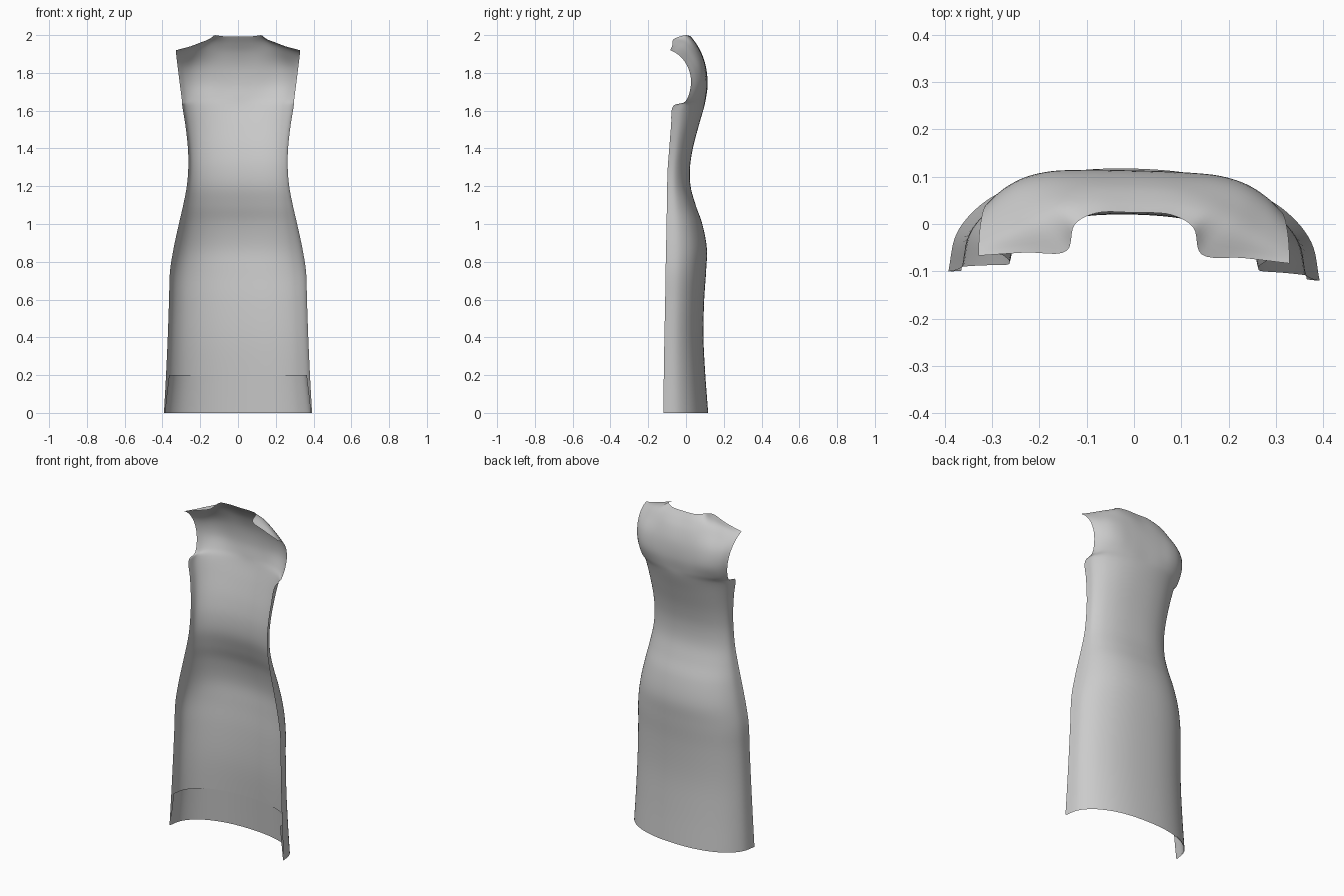
import bpy
import math
from mathutils import Vector

# Remove the default object
default = bpy.data.objects.get("Cube")
if default:
    bpy.data.objects.remove(default, do_unlink=True)


def make_material(name, colour):
    mat = bpy.data.materials.new(name)
    mat.use_nodes = True
    mat.diffuse_color = colour
    mat.node_tree.nodes["Principled BSDF"].inputs["Base Color"].default_value = colour
    return mat


def section(height, half_width, back, front, squareness=2.25, columns=6):
    """Half of a body section, from the centre back to the side seam."""
    points = []
    for i in range(columns):
        angle = math.pi / 2 * i / (columns - 1)
        across = math.sin(angle) ** (2 / squareness)
        depth = max(math.cos(angle), 0) ** (2 / squareness)
        points.append(Vector((half_width * across, front + (back - front) * depth, height)))
    return points


def smooth_path(points, steps, mirror_start=False):
    """Centripetal spline through the points, with steps samples per span."""
    if mirror_start:
        before = points[1] * Vector((-1, 1, 1))
    else:
        before = points[0] * 2 - points[1]
    padded = [before] + list(points) + [points[-1] * 2 - points[-2]]
    path = []
    for a, b, c, d in zip(padded, padded[1:], padded[2:], padded[3:]):
        k0, k1, k2 = [max((q - p).length, 1e-4) ** 0.5 for p, q in ((a, b), (b, c), (c, d))]
        start = ((b - a) / k0 - (c - a) / (k0 + k1) + (c - b) / k1) * k1
        end = ((c - b) / k1 - (d - b) / (k1 + k2) + (d - c) / k2) * k1
        for i in range(steps):
            t = i / steps
            s = 1 - t
            path.append(b * (1 + 2 * t) * s * s + start * t * s * s
                        + c * t * t * (3 - 2 * t) - end * t * t * s)
    path.append(points[-1].copy())
    return path


def loft(name, rows, material, across=6, along=5, skew=0.025):
    """Skin the half rows, mirror them, and make one smooth open sheet."""
    columns = zip(*[smooth_path(row, across, mirror_start=True) for row in rows])
    half = [smooth_path(column, along) for column in columns]
    left = [[p.copy() for p in column] for column in half]
    right = [[p * Vector((-1, 1, 1)) for p in column] for column in reversed(half[1:])]
    sheet = right + left
    count = len(sheet[0])
    # The cloth turns slightly forward on its left side
    verts = [(p.x, p.y - skew * p.x, p.z) for column in sheet for p in column]
    faces = []
    for i in range(len(sheet) - 1):
        for j in range(count - 1):
            a = i * count + j
            faces.append((a, a + 1, a + count + 1, a + count))
    mesh = bpy.data.meshes.new(name)
    mesh.from_pydata(verts, [], faces)
    mesh.materials.append(material)
    mesh.polygons.foreach_set("use_smooth", [True] * len(mesh.polygons))
    mesh.update()
    obj = bpy.data.objects.new(name, mesh)
    bpy.context.collection.objects.link(obj)
    return obj


cloth = make_material("grey cloth", (0.6, 0.6, 0.6, 1))

# Skirt and waist: height, half width, back depth, side seam depth
body = [
    (0, .392, .117, -.11), (.2, .381, .102, -.108), (.4, .372, .092, -.105),
    (.6, .365, .096, -.101), (.75, .36, .106, -.099), (.87, .341, .11, -.097),
    (1, .313, .086, -.095), (1.1, .29, .051, -.094), (1.2, .271, .024, -.093),
    (1.3, .263, .021, -.09), (1.4, .265, .036, -.082), (1.52, .278, .067, -.072),
    (1.625, .295, .097, -.06),
]

# Armhole, shoulder and neck, from the centre back to the open edge
bodice = [
    [(0, .105, 1.67), (.1, .103, 1.67), (.18, .09, 1.67), (.235, .067, 1.665),
     (.272, .037, 1.655), (.296, .003, 1.648)],
    [(0, .113, 1.74), (.1, .112, 1.74), (.18, .106, 1.74), (.235, .09, 1.74),
     (.278, .064, 1.74), (.308, .034, 1.74)],
    [(0, .105, 1.83), (.1, .103, 1.83), (.18, .096, 1.83), (.235, .08, 1.83),
     (.283, .052, 1.825), (.318, .022, 1.82)],
    [(0, .08, 1.905), (.095, .078, 1.907), (.165, .066, 1.907), (.22, .047, 1.9),
     (.275, .018, 1.887), (.325, -.013, 1.878)],
    [(0, .053, 1.952), (.09, .05, 1.957), (.15, .033, 1.964), (.195, .006, 1.957),
     (.26, -.025, 1.934), (.328, -.05, 1.908)],
    [(0, .024, 1.992), (.08, .021, 1.994), (.125, -.004, 1.999), (.142, -.06, 1.98),
     (.23, -.066, 1.947), (.328, -.075, 1.92)],
]

rows = [section(*row) for row in body]
rows += [[Vector(point) for point in row] for row in bodice]
loft("dress_back_panel", rows, cloth)

# Hem facing: a turned-up strip just inside the bottom edge
inset = 0.004
hem_rows = []
for height, half_width, back, front in body[:2]:
    narrowing = inset + 0.06 * height
    hem_rows.append(section(height, half_width - narrowing, back - inset, front))
loft("hem_facing", hem_rows, cloth)
